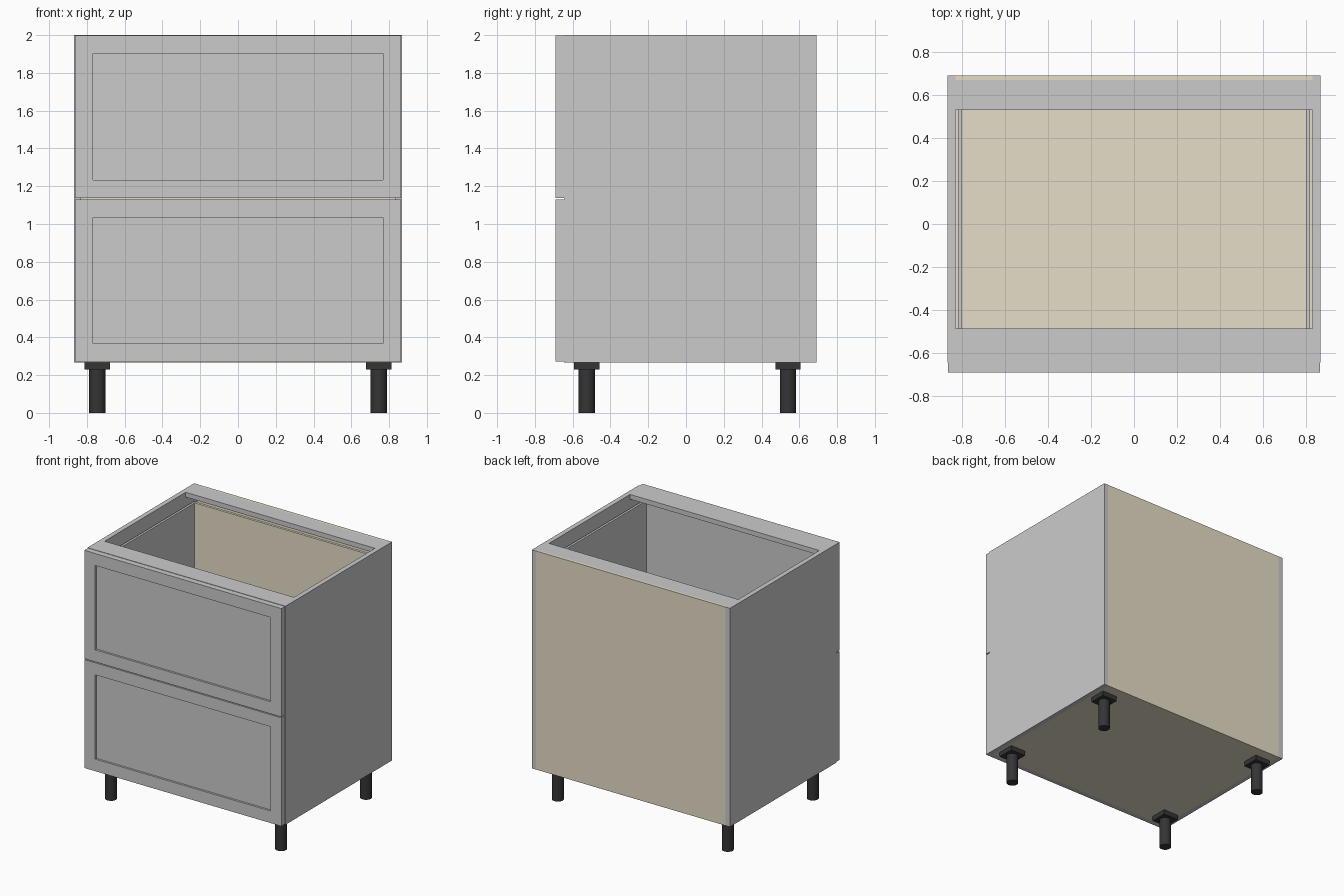
import bpy, bmesh, math

if "Cube" in bpy.data.objects:
    bpy.data.objects.remove(bpy.data.objects["Cube"])


def material(name, color):
    m = bpy.data.materials.new(name)
    m.diffuse_color = color
    m.use_nodes = True
    m.node_tree.nodes["Principled BSDF"].inputs["Base Color"].default_value = m.diffuse_color
    return m


BOARD = material("raw_board", (0.80, 0.73, 0.58, 1))
BLACK = material("black_plastic", (0.035, 0.035, 0.037, 1))


def finish(name, bm, mat=None):
    mesh = bpy.data.meshes.new(name)
    bm.to_mesh(mesh)
    bm.free()
    ob = bpy.data.objects.new(name, mesh)
    bpy.context.collection.objects.link(ob)
    if mat:
        mesh.materials.append(mat)
    return ob


def box_bm(x0, x1, y0, y1, z0, z1):
    bm = bmesh.new()
    bmesh.ops.create_cube(bm, size=1)
    for v in bm.verts:
        v.co = (x1 if v.co.x > 0 else x0,
                y1 if v.co.y > 0 else y0,
                z1 if v.co.z > 0 else z0)
    return bm


def box(name, x0, x1, y0, y1, z0, z1, mat=None):
    return finish(name, box_bm(x0, x1, y0, y1, z0, z1), mat)


def drawer_front(name, z0, z1):
    # slab with a recessed centre panel on its front face
    bm = box_bm(-0.864, 0.864, -0.69, -0.645, z0, z1)
    bm.normal_update()
    face = min(bm.faces, key=lambda f: f.calc_center_median().y)
    bmesh.ops.inset_region(bm, faces=[face], thickness=0.135)
    rim = bmesh.ops.extrude_discrete_faces(bm, faces=[face])["faces"][0]
    for v in rim.verts:
        v.co.y += 0.016
    return finish(name, bm)


# carcass
for side, s in (("left", -1), ("right", 1)):
    xs = sorted((s * 0.83, s * 0.868))
    box(side + "_side_panel", *xs, -0.645, 0.69, 0.268, 2.0)
box("bottom_panel", -0.83, 0.83, -0.645, 0.67, 0.268, 0.306, BOARD)
box("back_panel", -0.83, 0.83, 0.67, 0.69, 0.268, 2.0, BOARD)
box("front_top_rail", -0.83, 0.83, -0.645, -0.485, 1.962, 2.0)
box("back_top_rail", -0.83, 0.83, 0.53, 0.67, 1.962, 2.0)

# two drawers: shaker front, thin sides, board base and back
for level, z0, z1 in (("lower", 0.272, 1.131), ("upper", 1.138, 1.997)):
    drawer_front(level + "_drawer_front", z0, z1)
    base, top = z0 + 0.06, z1 - 0.10
    for side, s in (("left", -1), ("right", 1)):
        xs = sorted((s * 0.80, s * 0.818))
        box(f"{level}_drawer_{side}_side", *xs, -0.645, 0.62, base, top)
    box(level + "_drawer_base", -0.80, 0.80, -0.645, 0.60, base, base + 0.02, BOARD)
    box(level + "_drawer_back", -0.80, 0.80, 0.60, 0.62, base, top, BOARD)

# adjustable legs with square mounting plates
for side, x in (("left", -0.745), ("right", 0.745)):
    for end, y in (("front", -0.525), ("back", 0.54)):
        box(f"{end}_{side}_leg_plate", x - 0.067, x + 0.067,
            y - 0.067, y + 0.067, 0.23, 0.268, BLACK)
        bpy.ops.mesh.primitive_cylinder_add(vertices=32, radius=0.043, depth=0.23,
                                            location=(x, y, 0.115))
        leg = bpy.context.object
        leg.name = f"{end}_{side}_leg"
        leg.data.materials.append(BLACK)
        bpy.ops.object.shade_smooth_by_angle(angle=math.radians(35))
